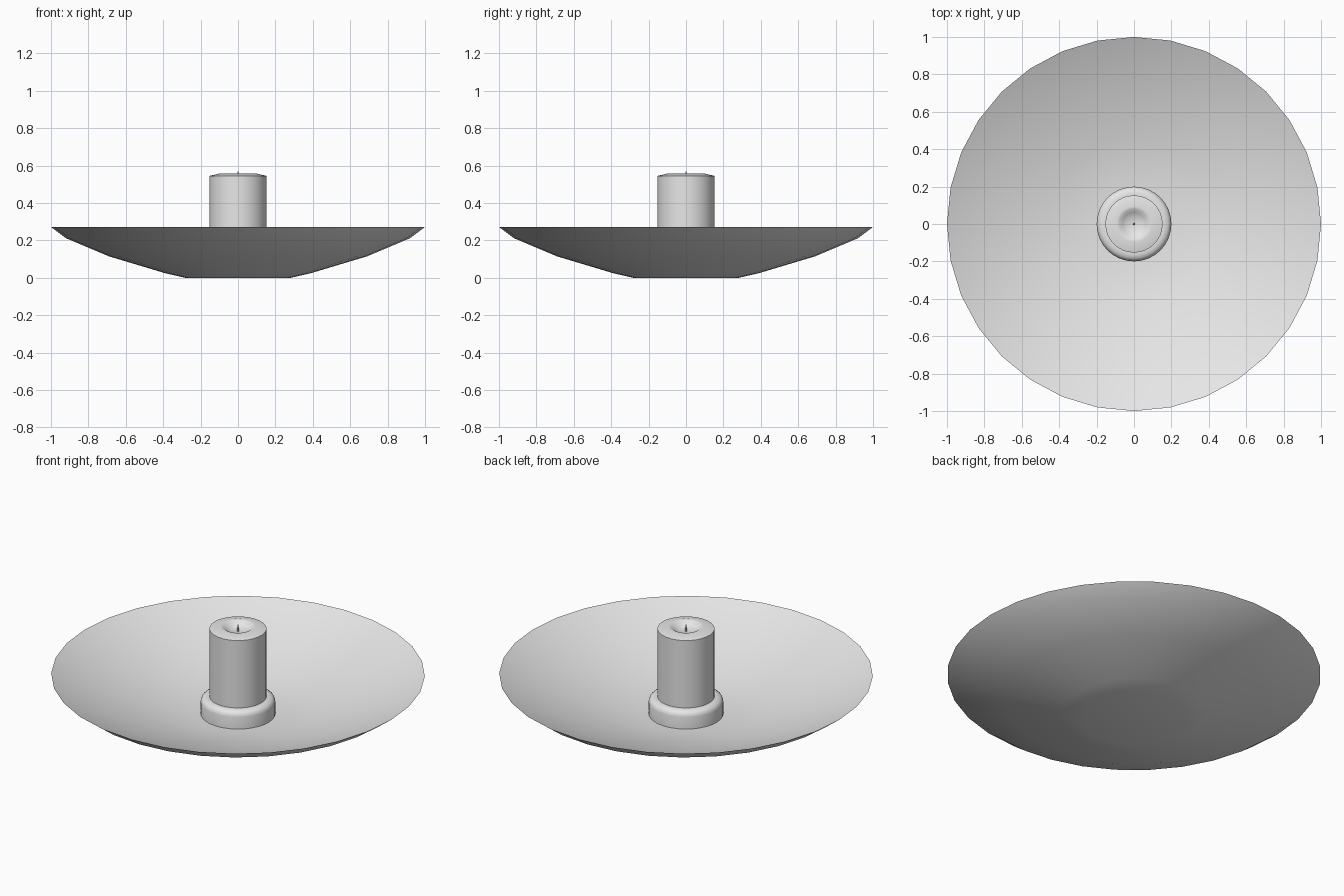
import bpy
import bmesh
import math

old = bpy.data.objects.get("Cube")
if old:
    bpy.data.objects.remove(old, do_unlink=True)

SIDES = 32

# One plain grey for everything
grey = bpy.data.materials.new("light_grey")
grey.use_nodes = True
color = (0.8, 0.8, 0.8, 1)
grey.diffuse_color = color
grey.node_tree.nodes["Principled BSDF"].inputs["Base Color"].default_value = color


def lathe(name, profile, sides=SIDES, angle=30):
    """Spin an (r, z) profile around the z axis into a smooth object."""
    bm = bmesh.new()
    verts = [bm.verts.new((r, 0, z)) for r, z in profile]
    edges = [bm.edges.new(pair) for pair in zip(verts, verts[1:])]
    bmesh.ops.spin(bm, geom=verts + edges, cent=(0, 0, 0), axis=(0, 0, 1),
                   angle=math.tau, steps=sides, use_merge=True)
    bmesh.ops.remove_doubles(bm, verts=bm.verts, dist=0.0005)
    bmesh.ops.recalc_face_normals(bm, faces=bm.faces)
    mesh = bpy.data.meshes.new(name)
    bm.to_mesh(mesh)
    bm.free()
    mesh.materials.append(grey)
    obj = bpy.data.objects.new(name, mesh)
    bpy.context.collection.objects.link(obj)
    bpy.ops.object.select_all(action='DESELECT')
    obj.select_set(True)
    bpy.context.view_layer.objects.active = obj
    bpy.ops.object.shade_smooth_by_angle(angle=math.radians(angle))
    return obj


# Shallow dish: underside out to the sharp rim, then the hollow back in
lathe("dish", [(0, 0), (0.28, 0), (0.39, 0.025), (0.69, 0.115),
               (0.92, 0.212), (1, 0.272), (0.9, 0.225), (0.7, 0.15),
               (0.45, 0.077), (0.25, 0.045), (0, 0.04)])

# Rounded ring that holds the candle
lathe("holder_ring", [(0.152, 0.03), (0.2, 0.03), (0.2, 0.115), (0.195, 0.132),
                      (0.182, 0.143), (0.165, 0.147), (0.152, 0.147),
                      (0.152, 0.03)], angle=50)

# Candle with a sloped shoulder and a melted hollow on top
lathe("candle", [(0, 0.035), (0.153, 0.035), (0.153, 0.545), (0.095, 0.559),
                 (0.08, 0.556), (0.062, 0.543), (0.04, 0.532), (0, 0.527)])

# Thin tapered wick
lathe("wick", [(0, 0.52), (0.005, 0.52), (0.004, 0.555), (0, 0.577)], sides=8)
